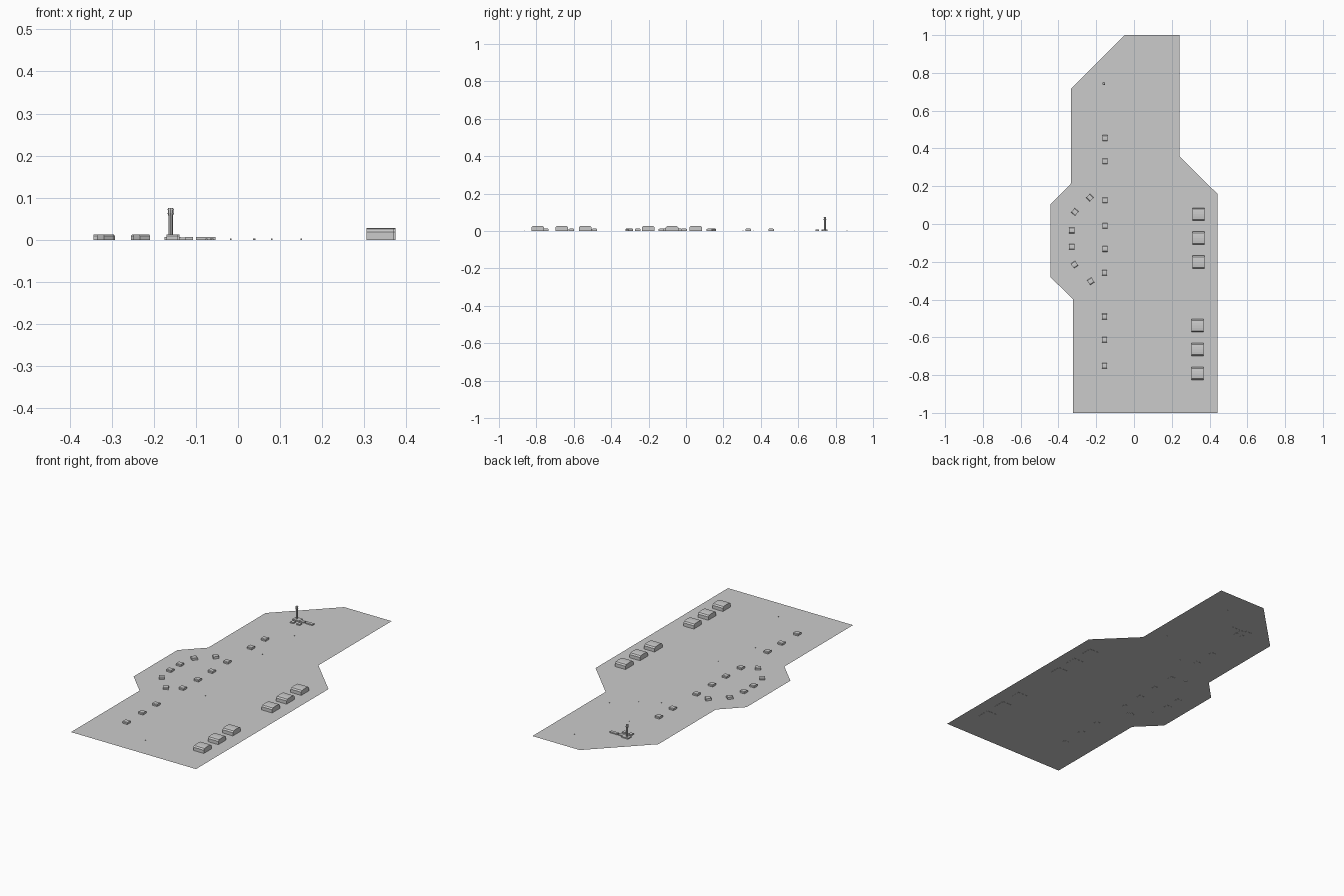
import bpy, bmesh
from math import radians
from mathutils import Matrix

if "Cube" in bpy.data.objects:
    bpy.data.objects.remove(bpy.data.objects["Cube"])

Z0 = 0.001  # level of the ground sheet


def make(name, bm, matrix=None):
    bmesh.ops.recalc_face_normals(bm, faces=bm.faces)
    mesh = bpy.data.meshes.new(name)
    bm.to_mesh(mesh)
    bm.free()
    ob = bpy.data.objects.new(name, mesh)
    bpy.context.collection.objects.link(ob)
    if matrix:
        ob.matrix_world = matrix
    return ob


def box(name, x0, x1, y0, y1, z1):
    bm = bmesh.new()
    bmesh.ops.create_cube(bm, size=1)
    bmesh.ops.transform(bm, verts=bm.verts, matrix=Matrix.Translation(
        ((x0 + x1) / 2, (y0 + y1) / 2, z1 / 2)) @ Matrix.Diagonal((x1 - x0, y1 - y0, z1, 1)))
    return make(name, bm)


def shed(name, x, y, length, width, height, angle=0):
    """Low arched building; the roof runs along local x."""
    half = [(0.5, 0), (0.5, 0.68), (0.4, 0.92), (0.2, 0.98), (0, 1.0)]
    profile = half + [(-a, b) for a, b in reversed(half[:-1])]
    bm = bmesh.new()
    face = bm.faces.new([bm.verts.new((-length / 2, a * width, b * height)) for a, b in profile])
    ext = bmesh.ops.extrude_face_region(bm, geom=[face], use_keep_orig=True)
    bmesh.ops.translate(bm, vec=(length, 0, 0),
                        verts=[v for v in ext["geom"] if isinstance(v, bmesh.types.BMVert)])
    return make(name, bm, Matrix.Translation((x, y, 0)) @ Matrix.Rotation(radians(angle), 4, 'Z'))


def cylinder(name, x, y, z0, z1, r0, r1, sides=8):
    bm = bmesh.new()
    bmesh.ops.create_cone(bm, cap_ends=True, segments=sides, radius1=r0, radius2=r1, depth=z1 - z0)
    return make(name, bm, Matrix.Translation((x, y, (z0 + z1) / 2)))


# Airfield ground sheet
outline = [(-0.05, 1), (-0.333, 0.717), (-0.333, 0.215), (-0.443, 0.103), (-0.443, -0.28),
           (-0.322, -0.40), (-0.322, -1), (0.443, -1), (0.443, 0.158), (0.24, 0.36), (0.24, 1)]
bm = bmesh.new()
bm.faces.new([bm.verts.new((x, y, Z0)) for x, y in outline])
make("airfield_ground", bm)

# Large hangars in two rows of three
for x, first in ((0.342, 0.052), (0.337, -0.538)):
    for i in range(3):
        shed("large_hangar", x, first - i * 0.127, 0.064, 0.068, 0.028)

# Small shelters along the taxiway
for y in (0.455, 0.333, 0.125, -0.01, -0.132, -0.258, -0.49, -0.613, -0.75):
    shed("row_shelter", -0.153 if y > -0.2 else -0.156, y, 0.028, 0.03, 0.013)

# Shelters fanned around the side apron
for x, y, a in ((-0.234, 0.14, -45), (-0.313, 0.064, -40), (-0.33, -0.034, 0),
                (-0.33, -0.12, 0), (-0.315, -0.215, 35), (-0.229, -0.303, 32)):
    shed("apron_shelter", x, y, 0.028, 0.03, 0.013, a)

# Terminal buildings below the tower
box("terminal_block", -0.175, -0.135, 0.725, 0.757, 0.007)
box("terminal_wing", -0.135, -0.107, 0.728, 0.745, 0.006)
box("terminal_annex", -0.100, -0.054, 0.728, 0.745, 0.007)
box("terminal_front", -0.165, -0.145, 0.692, 0.712, 0.007)
box("terminal_side", -0.125, -0.107, 0.692, 0.712, 0.007)

# Control tower
tx, ty = -0.160, 0.743
cylinder("tower_shaft", tx, ty, 0, 0.060, 0.005, 0.005)
cylinder("tower_collar", tx, ty, 0.058, 0.064, 0.006, 0.008)
cylinder("tower_cab", tx, ty, 0.064, 0.071, 0.0065, 0.0065)
cylinder("tower_roof", tx, ty, 0.071, 0.075, 0.008, 0.006)

# Tiny field markers
for x, y in ((0.04, -0.865), (-0.075, -0.50), (-0.017, -0.26), (-0.064, 0.305),
             (0.038, 0.36), (-0.06, 0.579), (0.15, 0.454), (0.08, 0.861)):
    box("field_marker", x - 0.002, x + 0.002, y - 0.002, y + 0.002, 0.003)
